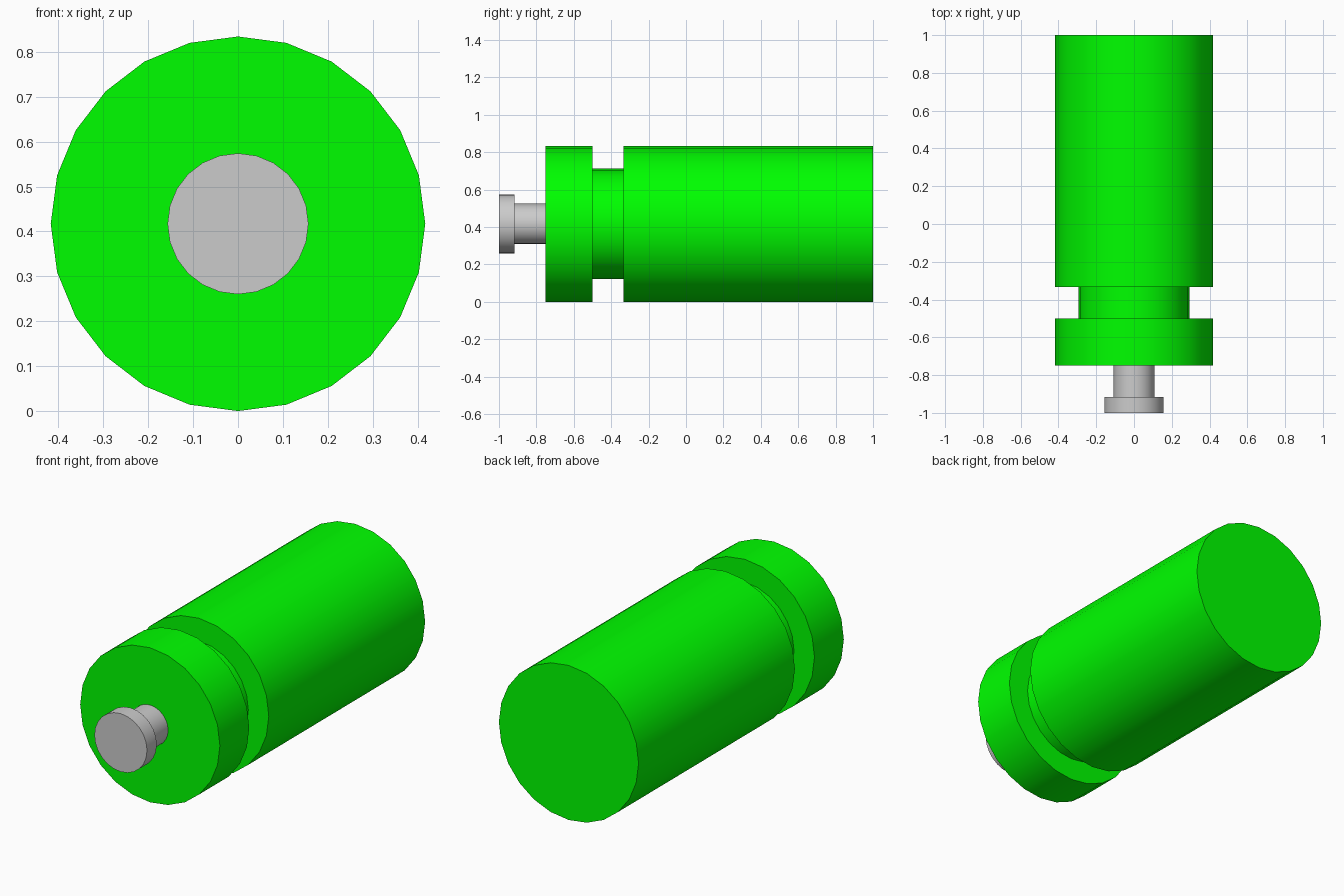
import bpy, bmesh
from math import sin, cos, pi, radians

if "Cube" in bpy.data.objects:
    bpy.data.objects.remove(bpy.data.objects["Cube"])

SIDES = 24
AXIS_Z = 0.417


def lathe(name, profile, material=None):
    """Closed solid of revolution about the y axis from (y, radius) pairs."""
    bm = bmesh.new()
    rings = []
    for y, r in profile:
        rings.append([bm.verts.new((r * sin(2 * pi * i / SIDES), y,
                                    AXIS_Z + r * cos(2 * pi * i / SIDES)))
                      for i in range(SIDES)])
    for a, b in zip(rings, rings[1:]):
        for i in range(SIDES):
            j = (i + 1) % SIDES
            bm.faces.new((a[i], a[j], b[j], b[i]))
    bm.faces.new(rings[0])
    bm.faces.new(rings[-1])
    bmesh.ops.recalc_face_normals(bm, faces=bm.faces)
    mesh = bpy.data.meshes.new(name)
    bm.to_mesh(mesh)
    bm.free()
    obj = bpy.data.objects.new(name, mesh)
    bpy.context.collection.objects.link(obj)
    if material:
        mesh.materials.append(material)
    bpy.ops.object.select_all(action='DESELECT')
    obj.select_set(True)
    bpy.context.view_layer.objects.active = obj
    bpy.ops.object.shade_smooth_by_angle(angle=radians(30))
    return obj


green = bpy.data.materials.new("green")
green.diffuse_color = (0.0, 1.0, 0.0, 1)
green.use_nodes = True
green.node_tree.nodes["Principled BSDF"].inputs["Base Color"].default_value = green.diffuse_color

# Main barrel, recessed neck and front collar in one turned body
lathe("body", [(1.0, 0.417), (-0.333, 0.417), (-0.333, 0.295),
               (-0.5, 0.295), (-0.5, 0.417), (-0.75, 0.417)], green)

# Grey plunger: stem with a wider button at its end
lathe("plunger", [(-0.75, 0.108), (-0.917, 0.108),
                  (-0.917, 0.157), (-1.0, 0.157)])
